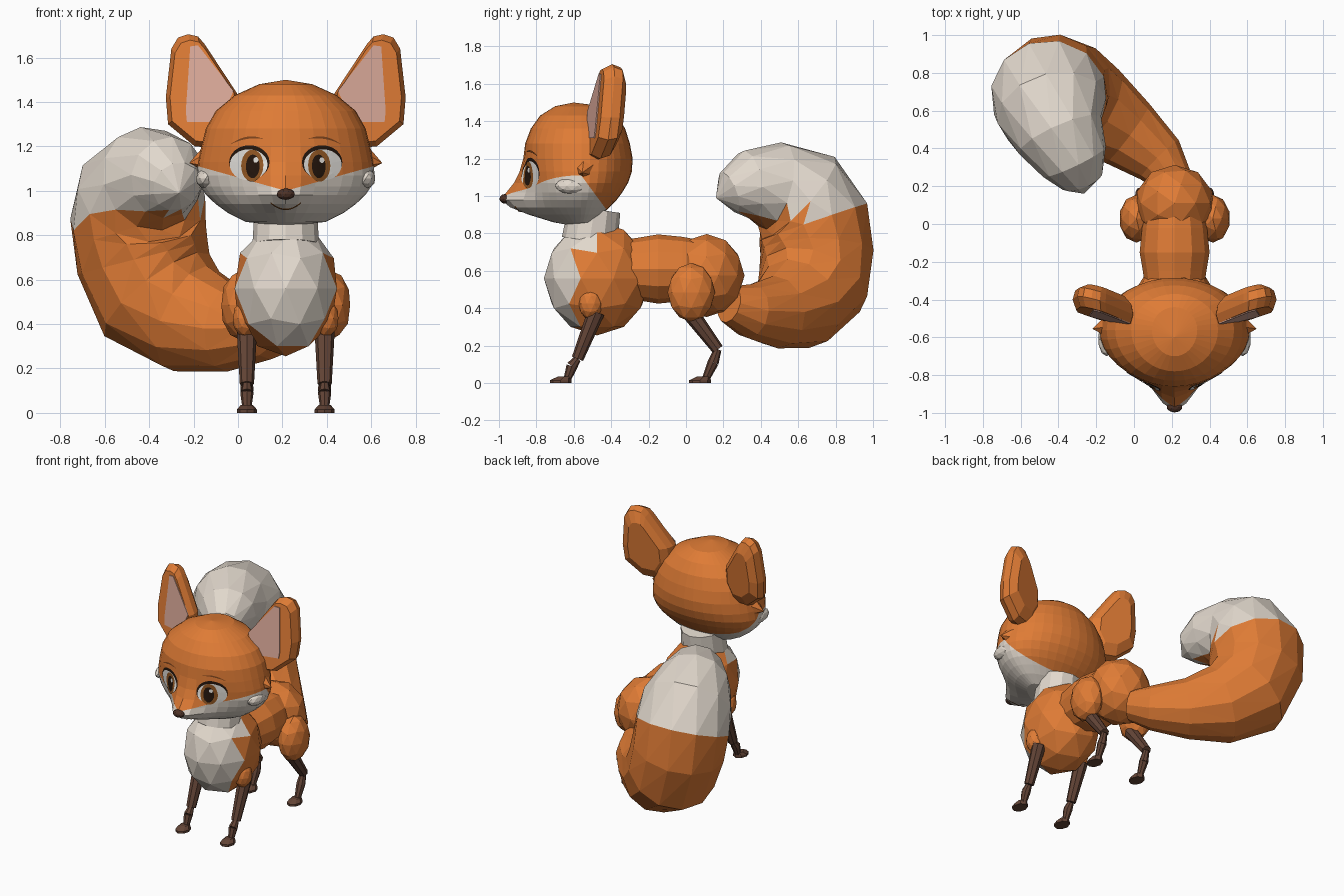
import bpy, bmesh
from math import sin, cos, pi, exp
from mathutils import Vector, Matrix
from mathutils.bvhtree import BVHTree

cube = bpy.data.objects.get("Cube")
if cube:
    bpy.data.objects.remove(cube, do_unlink=True)

AXIS_X = 0.215  # the body's mirror plane; parts are modelled around x = 0


def material(name, *rgb):
    mat = bpy.data.materials.new(name)
    mat.use_nodes = True
    mat.diffuse_color = (*rgb, 1)
    mat.node_tree.nodes["Principled BSDF"].inputs["Base Color"].default_value = (*rgb, 1)
    return mat


ORANGE = material("orange fur", 0.74, 0.2, 0.036)
WHITE = material("cream fur", 0.76, 0.69, 0.61)
PINK = material("ear pink", 0.71, 0.4, 0.32)
BROWN = material("leg brown", 0.125, 0.058, 0.037)
NOSE = material("nose brown", 0.075, 0.032, 0.02)
AMBER = material("amber", 0.3, 0.1, 0.018)
DARK = material("pupil dark", 0.018, 0.008, 0.004)
LINE = material("brow brown", 0.22, 0.06, 0.012)
EYE = material("eye white", 0.82, 0.8, 0.76)


def finish(name, bm, mats, second=None, closed=True):
    """Turn a bmesh into an object; second(centre) picks the second material."""
    if closed:
        bmesh.ops.recalc_face_normals(bm, faces=bm.faces)
    if second:
        for f in bm.faces:
            f.material_index = int(second(f.calc_center_median()))
    mesh = bpy.data.meshes.new(name)
    bm.to_mesh(mesh)
    bm.free()
    for mat in mats:
        mesh.materials.append(mat)
    ob = bpy.data.objects.new(name, mesh)
    ob.location.x = AXIS_X
    bpy.context.collection.objects.link(ob)


def loft(rings, start=None, end=None):
    """Skin a row of rings; close each end with a fan to a tip or a flat cap."""
    bm = bmesh.new()
    rows = [[bm.verts.new(p) for p in ring] for ring in rings]
    n = len(rows[0])
    for a, b in zip(rows, rows[1:]):
        for i in range(n):
            bm.faces.new((a[i], a[(i + 1) % n], b[(i + 1) % n], b[i]))
    for row, tip in ((rows[0], start), (rows[-1], end)):
        if tip is None:
            bm.faces.new(row)
        else:
            v = bm.verts.new(tip)
            for i in range(n):
                bm.faces.new((row[i], row[(i + 1) % n], v))
    bmesh.ops.recalc_face_normals(bm, faces=bm.faces)
    return bm


def blob(name, loc, size, mats, second=None):
    bm = bmesh.new()
    bmesh.ops.create_icosphere(bm, subdivisions=2, radius=1,
                               matrix=Matrix.Translation(loc) @ Matrix.Diagonal((*size, 1)))
    finish(name, bm, mats, second)


def limb(name, p, q, r1, r2, mat, sides=8):
    p, q = Vector(p), Vector(q)
    turn = (q - p).to_track_quat('Z', 'Y').to_matrix().to_4x4()
    bm = bmesh.new()
    bmesh.ops.create_cone(bm, cap_ends=True, segments=sides, radius1=r1, radius2=r2,
                          depth=(q - p).length, matrix=Matrix.Translation((p + q) / 2) @ turn)
    finish(name, bm, [mat])


# Head: height, half width, front depth, back depth, snout length
HEAD_Y = -0.56
HEAD = [(1.48, .12, .14, .12, 0), (1.43, .23, .22, .19, 0), (1.36, .315, .27, .235, 0),
        (1.28, .36, .3, .26, 0), (1.2, .38, .3, .275, .01), (1.13, .395, .29, .27, .04),
        (1.07, .4, .28, .25, .08), (1.02, .385, .27, .22, .13), (.98, .358, .26, .19, .17),
        (.94, .315, .24, .15, .14), (.9, .26, .19, .11, .09), (.86, .18, .11, .06, .04)]


def head_ring(z, w, front, back, snout, n=36):
    ring = []
    for i in range(n):
        a = 2 * pi * i / n
        x, c = w * sin(a), cos(a)
        y = HEAD_Y - (front * c + snout * exp(-(x / 0.125) ** 2) if c > 0 else back * c)
        ring.append((x, y, z))
    return ring


bm = loft([head_ring(*row) for row in HEAD], (0, -0.6, 1.5), (0, -0.6, 0.84))
head_tree = BVHTree.FromBMesh(bm)


def cut(faces, co, no):
    geom = faces + list({e for f in faces for e in f.edges} | {v for f in faces for v in f.verts})
    bmesh.ops.bisect_plane(bm, geom=geom, plane_co=co, plane_no=no)


def in_mask(c):
    return c.z < 1 + 0.28 * abs(c.x)


# Cut the mask border so the cream cheeks have clean edges
for side in (-1, 1):
    cut([f for f in bm.faces if f.calc_center_median().x * side > 0],
        (0, 0, 1), (-0.28 * side, 0, 1))
EDGE_CO, EDGE_NO = Vector((0, -0.56, 1.11)), Vector((0, 0.19, 0.14))
cut([f for f in bm.faces if in_mask(f.calc_center_median())], EDGE_CO, EDGE_NO)
finish("head", bm, [ORANGE, WHITE],
       lambda c: in_mask(c) and (c - EDGE_CO).dot(EDGE_NO) < 0)
blob("nose", (0, -0.968, 0.985), (0.042, 0.03, 0.026), [NOSE])


def decal(name, shape, ns, nt, lift, mat):
    """Lay a thin grid patch on the face; shape(s, t) gives its x and z."""
    bm = bmesh.new()
    rows = []
    for j in range(nt + 1):
        row = []
        for i in range(ns + 1):
            x, z = shape(i / ns, j / nt)
            hit, normal, _, _ = head_tree.ray_cast(Vector((x, -3, z)), Vector((0, 1, 0)))
            row.append(bm.verts.new(hit + normal * lift))
        rows.append(row)
    for a, b in zip(rows, rows[1:]):
        for i in range(ns):
            bm.faces.new((a[i], a[i + 1], b[i + 1], b[i]))
    bmesh.ops.remove_doubles(bm, verts=bm.verts, dist=0.0002)
    bm.normal_update()
    bmesh.ops.reverse_faces(bm, faces=[f for f in bm.faces if f.normal.y > 0])
    finish(name, bm, [mat], closed=False)


def disc(name, x, z, a, b, lift, mat):
    decal(name, lambda s, t: (x + a * t * cos(2 * pi * s), z + b * t * sin(2 * pi * s)),
          24, 4, lift, mat)


decal("mouth", lambda s, t: (0.13 * (s - 0.5), 0.917 + 0.11 * (s - 0.5) ** 2 + 0.006 * t),
      12, 1, 0.004, AMBER)

# Ear outlines, as distance from the mirror plane and height
EAR = [(.44, 1.705), (.485, 1.69), (.515, 1.64), (.54, 1.42), (.53, 1.3), (.41, 1.2),
       (.28, 1.19), (.215, 1.3), (.22, 1.44), (.365, 1.66), (.395, 1.695)]
EAR_INNER = [(.43, 1.65), (.395, 1.655), (.235, 1.45), (.3, 1.31), (.445, 1.31), (.45, 1.36)]


def ear_ring(side, outline, scale, back):
    """Scale an ear outline and set it on the slanted front plane, moved back."""
    ring = []
    for u, z in outline:
        u, z = 0.35 + (u - 0.35) * scale, 1.44 + (z - 1.44) * scale
        ring.append((side * u, -0.45 + 0.25 * (u - 0.44) + 0.11 * (z - 1.65) + back, z))
    return ring


# Eyes, brows, cheek tufts and ears
for side, label in ((-1, "right"), (1, "left")):
    disc(label + "_lash", side * 0.163, 1.128, 0.091, 0.077, 0.002, DARK)
    disc(label + "_eye_white", side * 0.165, 1.117, 0.085, 0.07, 0.004, EYE)
    disc(label + "_iris", side * 0.148, 1.113, 0.05, 0.072, 0.006, AMBER)
    disc(label + "_pupil", side * 0.145, 1.11, 0.031, 0.053, 0.0075, DARK)
    disc(label + "_eye_glint", side * 0.145 + 0.014, 1.138, 0.011, 0.013, 0.009, EYE)
    decal(label + "_brow", lambda s, t: (side * (0.095 + 0.155 * s),
          1.232 + 0.03 * s - 0.055 * s * s + 0.01 * t * sin(pi * s)), 12, 1, 0.004, LINE)
    limb(label + "_cheek_tuft", (side * 0.33, -0.54, 1.145), (side * 0.435, -0.555, 1.125),
         0.085, 0, ORANGE, 6)
    blob(label + "_cream_tuft", (side * 0.36, -0.61, 1.055), (0.045, 0.09, 0.045), [WHITE])
    finish(label + "_ear", loft([ear_ring(side, EAR, 0.9, 0), ear_ring(side, EAR, 1, 0.05),
                                 ear_ring(side, EAR, 0.93, 0.1),
                                 ear_ring(side, EAR, 0.65, 0.135)]), [ORANGE])
    finish(label + "_inner_ear", loft([ear_ring(side, EAR_INNER, 1, lift)
                                       for lift in (0, -0.006)]), [PINK])

# Neck, chest, torso and rump
limb("neck", (0, -0.515, 0.76), (0, -0.49, 0.93), 0.15, 0.14, WHITE, 12)
blob("chest", (0, -0.475, 0.56), (0.242, 0.285, 0.305), [ORANGE, WHITE],
     lambda c: c.y < -0.585 or (c.z > 0.72 and c.y < -0.5))
TORSO = [(-0.34, 0.155), (-0.25, 0.168), (-0.15, 0.185), (-0.02, 0.172), (0.1, 0.15)]
finish("torso", loft([[(r * cos(pi * i / 6), y, 0.61 + r * sin(pi * i / 6)) for i in range(12)]
                      for y, r in TORSO]), [ORANGE])
blob("rump", (0, 0.11, 0.575), (0.21, 0.203, 0.222), [ORANGE])


# Legs and paws
def paw(name, x, y):
    rings = [(0, 0, .058, .045), (.015, 0, .058, .045), (.035, .02, .035, .028)]
    finish(name, loft([[(x + rx * cos(pi * i / 4), y + dy + ry * sin(pi * i / 4), z)
                        for i in range(8)] for z, dy, ry, rx in rings]), [BROWN])


LEGS = {"front": ((-0.48, 0.38), (-0.58, 0.13), (-0.61, 0.09), (-0.635, 0.02), -0.67),
        "hind": ((0.02, 0.38), (0.17, 0.18), (0.145, 0.11), (0.105, 0.02), 0.075)}
for side, label in ((-1, "right"), (1, "left")):
    x = side * 0.175
    blob(label + "_shoulder", (side * 0.18, -0.51, 0.425), (0.06, 0.065, 0.085), [ORANGE])
    blob(label + "_thigh", (side * 0.202, 0.028, 0.485), (0.092, 0.127, 0.157), [ORANGE])
    for part, (hip, knee, shin, ankle, paw_y) in LEGS.items():
        name = f"{label}_{part}"
        limb(name + "_upper_leg", (x, *hip), (x, *knee), 0.046, 0.032, BROWN)
        limb(name + "_lower_leg", (x, *knee), (x, *shin), 0.02, 0.03, BROWN)
        limb(name + "_ankle", (x, *shin), (x, *ankle), 0.03, 0.02, BROWN)
        paw(name + "_paw", x, paw_y)

# Tail: centre and radius along a curling path
TAIL = [(0, .23, .42, .1), (-.08, .34, .385, .145), (-.25, .48, .38, .195),
        (-.43, .6, .425, .255), (-.58, .68, .53, .3), (-.645, .7, .7, .305),
        (-.665, .68, .86, .31), (-.65, .6, .99, .295), (-.605, .47, 1.055, .24),
        (-.53, .33, 1.06, .185), (-.49, .23, 1.02, .115)]
centres = [Vector(p[:3]) for p in TAIL]
rings = []
for k, (c, row) in enumerate(zip(centres, TAIL)):
    along = (centres[min(k + 1, len(TAIL) - 1)] - centres[max(k - 1, 0)]).normalized()
    across = Vector((0.62, 0.78, 0))
    across = (across - along * across.dot(along)).normalized()
    up = along.cross(across)
    rings.append([c + row[3] * (across * cos(pi * i / 6) + up * sin(pi * i / 6))
                  for i in range(12)])
bm = loft(rings, end=(-.48, .16, .99))
bmesh.ops.triangulate(bm, faces=bm.faces)
finish("tail", bm, [ORANGE, WHITE], lambda c: c.z > 0.9)
